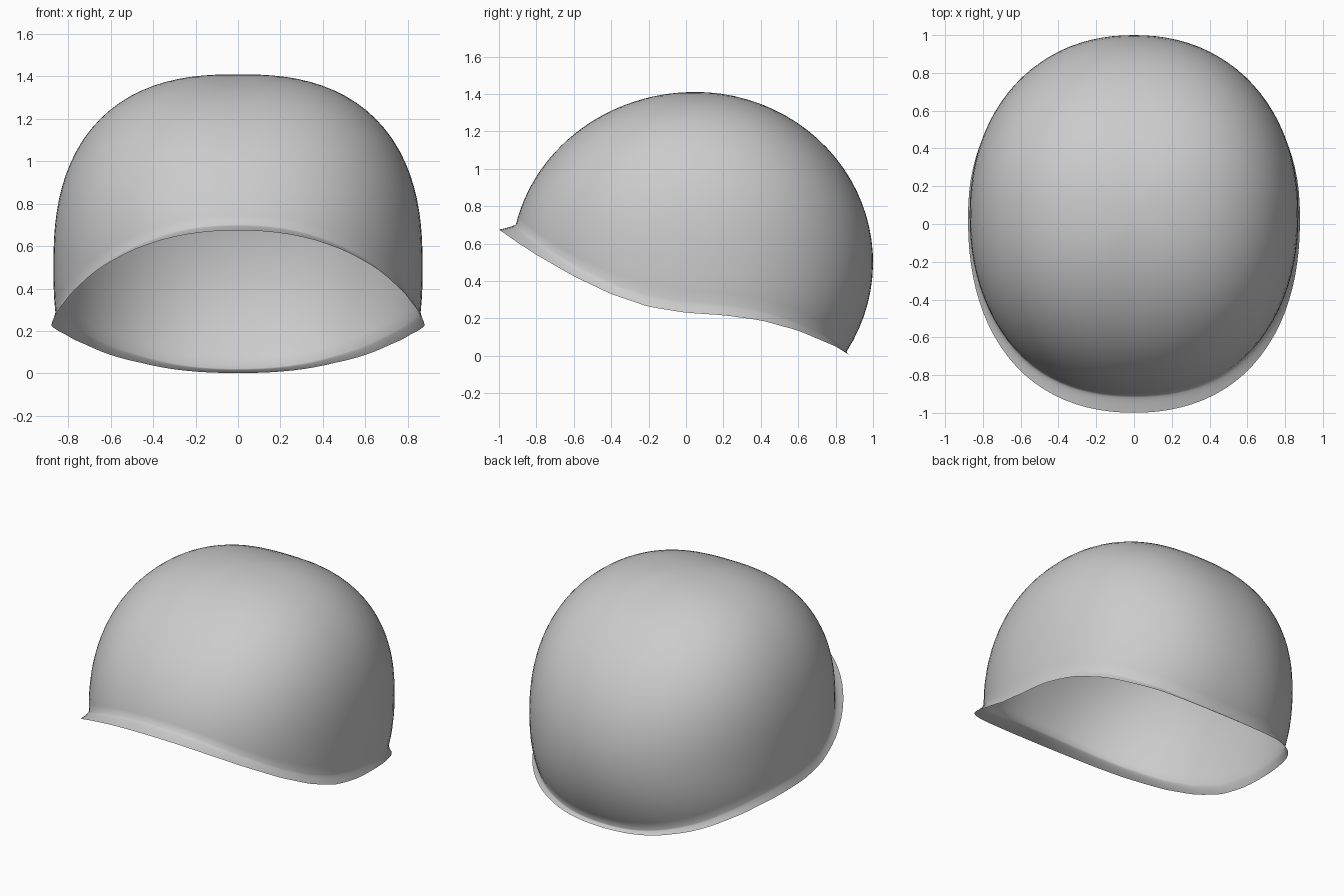
import bpy, bmesh, math

if "Cube" in bpy.data.objects:
    bpy.data.objects.remove(bpy.data.objects["Cube"])

SEG, RINGS, LIP = 96, 28, 5
CY, CZ = 0.05, 0.5            # dome centre
RX, RZ = 0.87, 0.91           # half width and height
R_FRONT, R_BACK = 0.984, 0.95

# Rim height along y, as seen from the side
RIM = [(-1.0, .675), (-.9, .605), (-.8, .54), (-.6, .425), (-.4, .33), (-.2, .262),
       (0, .23), (.2, .217), (.4, .19), (.6, .135), (.8, .05), (.88, .0)]


def rim_height(y):
    y = max(RIM[0][0], min(RIM[-1][0], y))
    for (y0, z0), (y1, z1) in zip(RIM, RIM[1:]):
        if y <= y1:
            return z0 + (z1 - z0) * (y - y0) / (y1 - y0)


def outline(dx, dy):
    """Horizontal outline of the dome, relative to its centre."""
    m = 2.15
    s = (abs(dx) ** m + abs(dy) ** m) ** (-1 / m)
    return RX * s * dx, (R_BACK if dy > 0 else R_FRONT) * s * dy


def column(a):
    """Points from below the crown down to the tip of the flared rim."""
    dx, dy = math.cos(a), math.sin(a)
    ox, oy = outline(dx, dy)
    n = 2 + 0.5 * dx * dx
    width = 0.018 + 0.072 * max(0, -dy) ** 2
    drop = 0.06 * dx * dx + (0.02 if dy > 0 else 0.028) * dy * dy
    nx, ny = dx / RX, dy / 0.96
    k = math.hypot(nx, ny)
    nx, ny = nx / k, ny / k

    # Find where the dome meets the rim curve
    z = 0.3
    for _ in range(40):
        u = (z + drop - CZ) / RZ
        rho = (1 - abs(u) ** n) ** (1 / n)
        z = 0.5 * z + 0.5 * rim_height(CY + oy * rho + ny * width)
    e0 = math.atan2(u, rho)

    pts = []
    for i in range(1, RINGS + 1):
        e = math.pi / 2 + (e0 - math.pi / 2) * i / RINGS
        c, s = math.cos(e), math.sin(e)
        f = (c ** n + abs(s) ** n) ** (-1 / n)
        pts.append((ox * f * c, CY + oy * f * c, CZ + RZ * f * s))
    ex, ey, ez = pts[-1]
    for j in range(1, LIP + 1):
        t = j / LIP
        w = width * t ** 1.4
        pts.append((ex + nx * w, ey + ny * w, ez - drop * t))
    return pts


# Helmet shell: one open sheet with a flared rim
bm = bmesh.new()
crown = bm.verts.new((0, CY, CZ + RZ))
cols = [[bm.verts.new(p) for p in column(2 * math.pi * i / SEG)] for i in range(SEG)]
for i in range(SEG):
    a, b = cols[i], cols[(i + 1) % SEG]
    bm.faces.new((crown, a[0], b[0]))
    for j in range(len(a) - 1):
        bm.faces.new((a[j], a[j + 1], b[j + 1], b[j]))
bmesh.ops.recalc_face_normals(bm, faces=bm.faces)
bm.normal_update()
if sum(f.normal.z for f in bm.faces if f.calc_center_median().z > 1) < 0:
    bmesh.ops.reverse_faces(bm, faces=bm.faces)
for f in bm.faces:
    f.smooth = True

mesh = bpy.data.meshes.new("helmet_shell")
bm.to_mesh(mesh)
bm.free()
shell = bpy.data.objects.new("helmet_shell", mesh)
bpy.context.collection.objects.link(shell)

grey = bpy.data.materials.new("light_grey")
grey.diffuse_color = (0.6, 0.6, 0.6, 1)
grey.use_nodes = True
grey.node_tree.nodes["Principled BSDF"].inputs["Base Color"].default_value = grey.diffuse_color
mesh.materials.append(grey)
